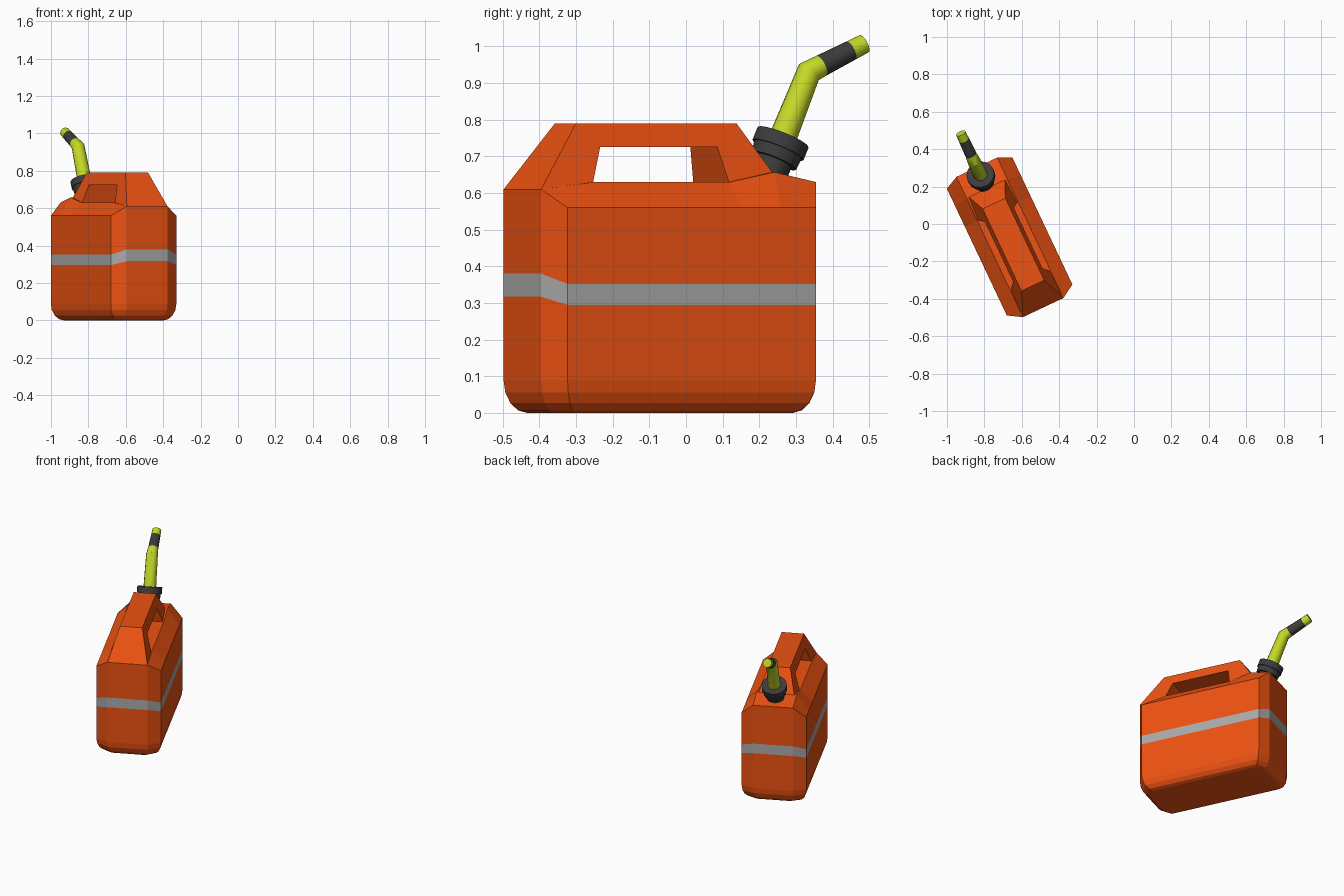
import bpy, bmesh
from math import sin, cos, pi, radians
from mathutils import Matrix, Vector

if "Cube" in bpy.data.objects:
    bpy.data.objects.remove(bpy.data.objects["Cube"])

# The can stands off to the left, turned about z; local x = width, local y = length
PLACE = Matrix.Translation((-0.665, -0.067, 0)) @ Matrix.Rotation(radians(25.3), 4, 'Z')


def material(name, color):
    m = bpy.data.materials.new(name)
    m.diffuse_color = (*color, 1)
    m.use_nodes = True
    m.node_tree.nodes["Principled BSDF"].inputs["Base Color"].default_value = m.diffuse_color
    return m


ORANGE = material("orange_plastic", (0.85, 0.085, 0.006))
STRIPE = material("stripe_grey", (0.4, 0.4, 0.4))
DARK = material("dark_plastic", (0.045, 0.045, 0.045))
LIME = material("lime_plastic", (0.55, 0.68, 0.02))


def finish(name, bm, mats, smooth=None):
    bmesh.ops.recalc_face_normals(bm, faces=bm.faces[:])
    me = bpy.data.meshes.new(name)
    bm.to_mesh(me)
    bm.free()
    for m in mats:
        me.materials.append(m)
    ob = bpy.data.objects.new(name, me)
    ob.matrix_world = PLACE
    bpy.context.collection.objects.link(ob)
    if smooth:
        bpy.context.view_layer.objects.active = ob
        ob.select_set(True)
        bpy.ops.object.shade_smooth_by_angle(angle=radians(smooth))
        ob.select_set(False)


def bridge(bm, a, b, mat=0):
    n = len(a)
    for i in range(n):
        f = bm.faces.new((a[i], a[(i + 1) % n], b[(i + 1) % n], b[i]))
        f.material_index = mat


# Body: chamfered box with rounded bottom, wrapped stripe and sloping shoulders
W, D = 0.194, 0.12
side = [(W, y, 0.56) for y in (-0.375, -0.23, 0.148, 0.27, 0.375)]
deck = [(D, -0.42, 0.61), (D, -0.26, 0.63), (D, 0.15, 0.63), (D, 0.284, 0.657), (D, 0.41, 0.63)]
mirror = lambda pts: [(-x, y, z) for x, y, z in pts]
outline = side + [deck[4]] + mirror([deck[4]]) + mirror(side)[::-1] + mirror([deck[0]]) + [deck[0]]

bm = bmesh.new()


def body_ring(inset, height):
    return [bm.verts.new((x * (1 - inset / W), y * (1 - inset / 0.42), height(x, z)))
            for x, y, z in outline]


rings = []
for k in range(5):
    a = k * pi / 8
    rings.append(body_ring(0.055 * (1 - sin(a)), lambda x, z: 0.09 * (1 - cos(a))))
for low, high in ((0.295, 0.317), (0.352, 0.38)):
    rings.append(body_ring(0, lambda x, z: low if abs(x) > 0.15 else high))
rings.append(body_ring(0, lambda x, z: z))
for i in range(len(rings) - 1):
    bridge(bm, rings[i], rings[i + 1], 1 if i == 5 else 0)
bm.faces.new(rings[0])
top = rings[-1]
right, left = top[:5], top[7:12][::-1]
deck_r = [top[13]] + [bm.verts.new(p) for p in deck[1:4]] + [top[5]]
deck_l = [top[12]] + [bm.verts.new(p) for p in mirror(deck[1:4])] + [top[6]]
for a, b in ((right, deck_r), (deck_r, deck_l), (deck_l, left)):
    for i in range(4):
        bm.faces.new((a[i], a[i + 1], b[i + 1], b[i]))
finish("can_body", bm, [ORANGE, STRIPE])

# Handle: arch profile that tapers in width towards the top
arch = [(-0.42, 0.61), (-0.29, 0.79), (0.195, 0.79), (0.284, 0.657),
        (0.15, 0.63), (0.128, 0.725), (-0.226, 0.725), (-0.26, 0.63)]
bm = bmesh.new()
half = lambda z: 0.067 + (0.79 - z) * 0.053 / 0.18
r, l = [[bm.verts.new((s * half(z), y, z)) for y, z in arch] for s in (1, -1)]
bridge(bm, r, l)
for v in (r, l):
    for q in ((0, 1, 6, 7), (1, 2, 5, 6), (2, 3, 4, 5)):
        bm.faces.new([v[i] for i in q])
bmesh.ops.dissolve_limit(bm, angle_limit=0.02, verts=bm.verts[:], edges=bm.edges[:])
finish("handle", bm, [ORANGE])


# Round parts: rings lofted along a path in the y-z plane; stations are (y, z, tilt, radius)
def loft(name, stations, mats, face_mats=None, sides=16):
    bm = bmesh.new()
    loops = []
    for y, z, tilt, rad in stations:
        t = radians(tilt)
        e = Vector((0, cos(t), -sin(t)))
        loops.append([bm.verts.new(Vector((0, y, z)) + rad * (cos(a) * Vector((1, 0, 0)) + sin(a) * e))
                      for a in (2 * pi * i / sides for i in range(sides))])
    for i in range(len(loops) - 1):
        bridge(bm, loops[i], loops[i + 1], face_mats[i] if face_mats else 0)
    bm.faces.new(loops[0])
    bm.faces.new(loops[-1])
    finish(name, bm, mats, 35)


TILT = 24
along = lambda t, rad: (0.364 + t * sin(radians(TILT)), 0.745 + t * cos(radians(TILT)), TILT, rad)

# Filler neck and two-step screw collar
loft("filler_neck", [along(-0.13, 0.052), along(-0.05, 0.052)], [DARK])
loft("screw_collar", [along(-0.062, 0.066), along(-0.03, 0.069), along(-0.03, 0.075),
                      along(0.008, 0.075)], [DARK])

# Bent spout with a dark sleeve near the tip
bend, tip = Vector((0.445, 0.93)), Vector((0.611, 1.007))
spout = [along(0, 0.038), (*bend, 44, 0.035)]
for f in (0.22, 0.76, 1):
    spout.append((*bend.lerp(tip, f), 65, 0.032 - 0.005 * f))
loft("spout", spout, [LIME, DARK], [0, 0, 1, 0], sides=12)
